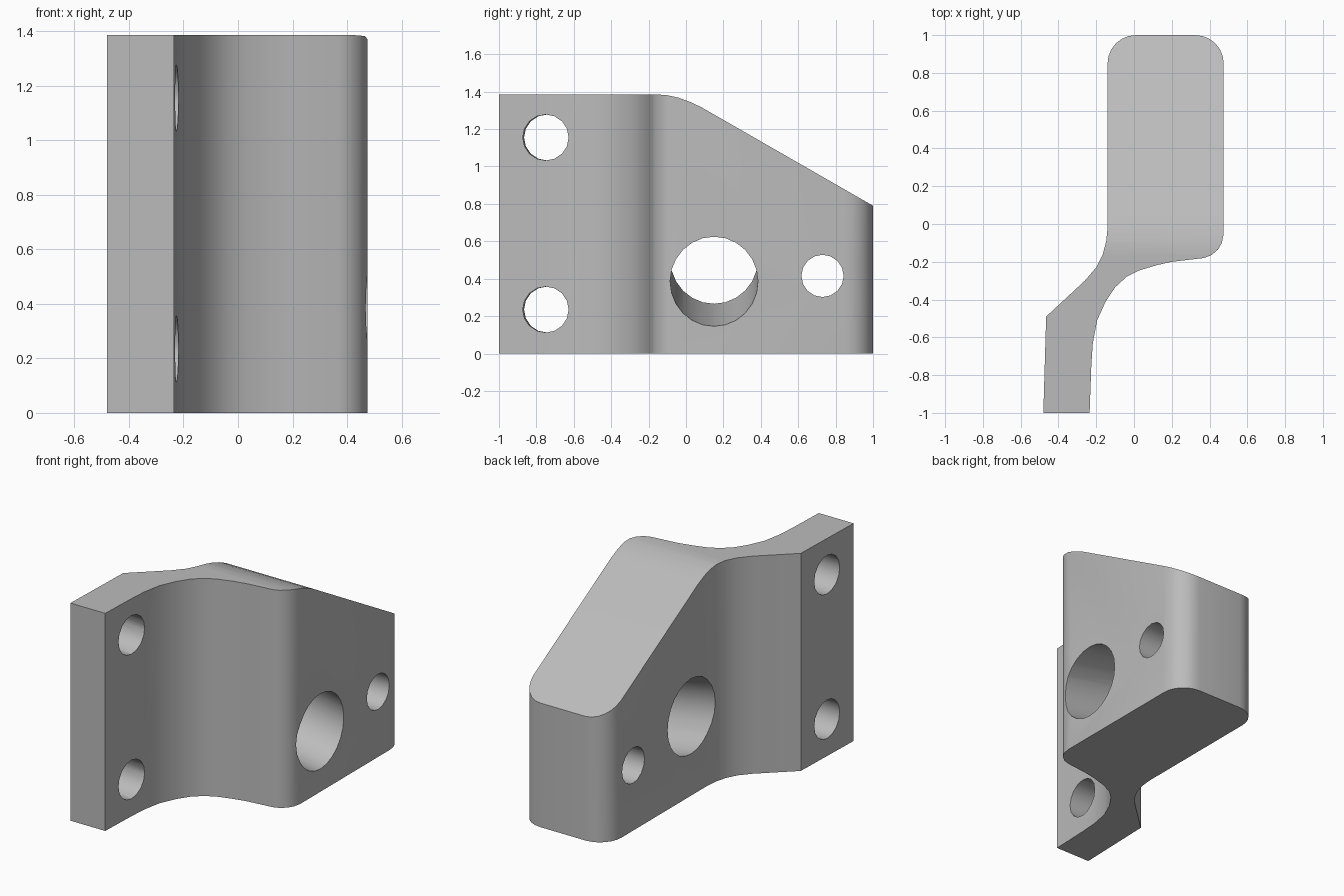
import bpy, bmesh, math
from mathutils import Vector

if "Cube" in bpy.data.objects:
    bpy.data.objects.remove(bpy.data.objects["Cube"])

H = 1.385


def new_object(name, bm):
    bmesh.ops.recalc_face_normals(bm, faces=bm.faces)
    mesh = bpy.data.meshes.new(name)
    bm.to_mesh(mesh)
    bm.free()
    obj = bpy.data.objects.new(name, mesh)
    bpy.context.collection.objects.link(obj)
    return obj


def prism(name, points, offset):
    """Extrude a closed 3D outline along an offset."""
    bm = bmesh.new()
    face = bm.faces.new([bm.verts.new(p) for p in points])
    ext = bmesh.ops.extrude_face_region(bm, geom=[face])
    verts = [v for v in ext["geom"] if isinstance(v, bmesh.types.BMVert)]
    bmesh.ops.translate(bm, verts=verts, vec=offset)
    return new_object(name, bm)


def arc(cx, cy, r, start, end, steps=6):
    return [(cx + r * math.cos(math.radians(start + (end - start) * i / steps)),
             cy + r * math.sin(math.radians(start + (end - start) * i / steps)))
            for i in range(steps + 1)]


def hole(name, center, radius, axis, sides):
    """Round cutter running along an axis through the center."""
    bm = bmesh.new()
    bmesh.ops.create_cone(bm, cap_ends=True, segments=sides, radius1=radius,
                          radius2=radius, depth=2)
    obj = new_object(name, bm)
    obj.rotation_mode = 'QUATERNION'
    obj.rotation_quaternion = Vector(axis).to_track_quat('Z', 'Y')
    obj.location = center
    return obj


# Plan outline: mounting flange, curved neck, rounded block
outline = [(-0.48, -1), (-0.235, -1), (-0.226, -0.75), (-0.218, -0.63),
           (-0.195, -0.51), (-0.15, -0.41), (-0.1, -0.335), (-0.04, -0.28),
           (0.03, -0.245), (0.12, -0.218), (0.2, -0.2), (0.37, -0.18),
           (0.41, -0.165), (0.445, -0.135), (0.465, -0.1), (0.475, -0.05)]
outline += arc(0.325, 0.85, 0.15, 0, 90)
outline += arc(0.01, 0.85, 0.15, 90, 180)
outline += [(-0.14, -0.02), (-0.147, -0.09), (-0.165, -0.16), (-0.2, -0.23),
            (-0.26, -0.3), (-0.465, -0.49)]
bracket = prism("bracket", [(x, y, 0) for x, y in outline], (0, 0, H))

# Sloped top with a rounded shoulder
slope = [(-0.16, H + 0.0005), (-0.1, 1.381), (-0.04, 1.368), (0.02, 1.346),
         (0.08, 1.318), (1.0, 0.79), (1.2, 0.675), (1.2, 1.7), (-0.16, 1.7)]
cutters = [prism("slope_cutter", [(-1, y, z) for y, z in slope], (2, 0, 0))]

# Flange bolt holes, tilted large bore, small pin hole
for z in (0.235, 1.155):
    cutters.append(hole("bolt_hole_cutter", (-0.23, -0.75, z), 0.123,
                        (1, -0.03, 0), 16))
cutters.append(hole("large_bore_cutter", (0.475, 0.15, 0.385), 0.235,
                    (0.613, 0, -0.12), 24))
cutters.append(hole("pin_hole_cutter", (0.2, 0.73, 0.415), 0.113, (1, 0, 0), 16))

bpy.context.view_layer.objects.active = bracket
bracket.select_set(True)
for c in cutters:
    mod = bracket.modifiers.new("cut", 'BOOLEAN')
    mod.operation = 'DIFFERENCE'
    mod.solver = 'EXACT'
    mod.object = c
    bpy.ops.object.modifier_apply(modifier=mod.name)
    bpy.data.objects.remove(c)

# Single grey finish
grey = bpy.data.materials.new("grey_metal")
grey.diffuse_color = (0.5, 0.5, 0.5, 1)
grey.use_nodes = True
grey.node_tree.nodes["Principled BSDF"].inputs["Base Color"].default_value = grey.diffuse_color
bracket.data.materials.clear()
bracket.data.materials.append(grey)
for p in bracket.data.polygons:
    p.material_index = 0
bpy.ops.object.shade_smooth_by_angle(angle=math.radians(30))
